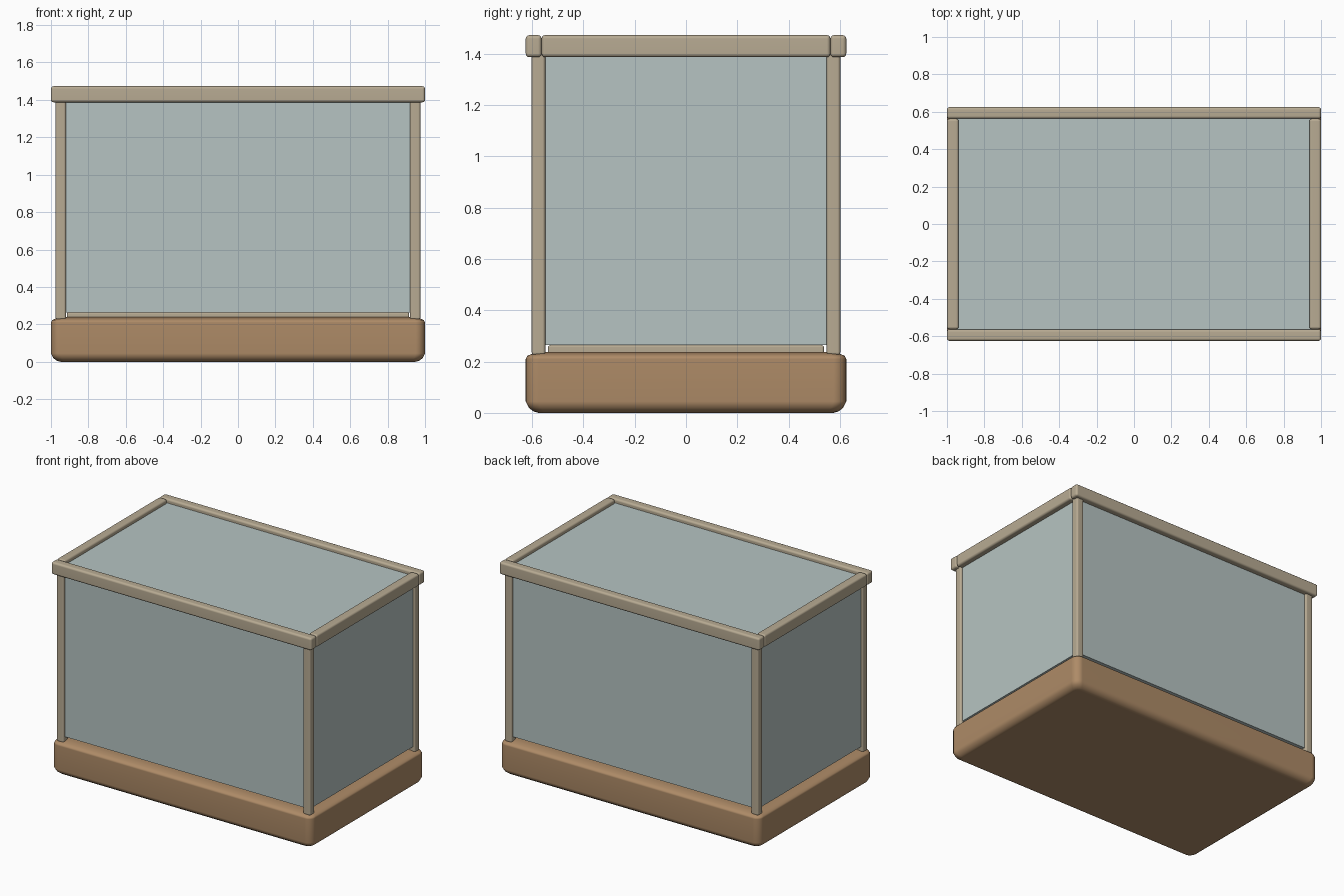
import bpy, bmesh, math

if "Cube" in bpy.data.objects:
    bpy.data.objects.remove(bpy.data.objects["Cube"])


def material(name, srgb):
    m = bpy.data.materials.new(name)
    lin = [((c / 255 + 0.055) / 1.055) ** 2.4 for c in srgb]
    m.diffuse_color = (*lin, 1)
    m.use_nodes = True
    m.node_tree.nodes["Principled BSDF"].inputs["Base Color"].default_value = m.diffuse_color
    return m


WOOD = material("warm wood", (174, 139, 103))
TRIM = material("beige trim", (184, 171, 147))
GLASS = material("grey blue glass", (182, 196, 194))


def finish(name, bm, mat, angle=50):
    bmesh.ops.recalc_face_normals(bm, faces=bm.faces)
    me = bpy.data.meshes.new(name)
    bm.to_mesh(me)
    bm.free()
    me.materials.append(mat)
    ob = bpy.data.objects.new(name, me)
    bpy.context.collection.objects.link(ob)
    bpy.ops.object.select_all(action='DESELECT')
    ob.select_set(True)
    bpy.context.view_layer.objects.active = ob
    bpy.ops.object.shade_smooth_by_angle(angle=math.radians(angle))
    # Keeps the large faces flat beside their rounded edges
    mod = ob.modifiers.new("flat_faces", 'WEIGHTED_NORMAL')
    mod.keep_sharp = True
    return ob


def box(name, lo, hi, mat, bevel=0.0):
    """Box between two corners with optionally rounded edges."""
    bm = bmesh.new()
    bmesh.ops.create_cube(bm, size=1)
    for v in bm.verts:
        v.co = [(a + b) / 2 + c * (b - a) for a, b, c in zip(lo, hi, v.co)]
    if bevel:
        bmesh.ops.bevel(bm, geom=bm.edges[:], offset=bevel, segments=3,
                        profile=0.5, affect='EDGES')
    return finish(name, bm, mat)


def rounded_rect(hx, hy, r, steps=4):
    pts = []
    for q, (sx, sy) in enumerate([(1, 1), (-1, 1), (-1, -1), (1, -1)]):
        for i in range(steps + 1):
            a = (q + i / steps) * math.pi / 2
            pts.append((sx * (hx - r) + r * math.cos(a),
                        sy * (hy - r) + r * math.sin(a)))
    return pts


# Plinth: stacked rounded outlines, softly rolled at the top and bottom
bm = bmesh.new()
rings = []
for inset, z in [(.05, 0), (.03, .006), (.012, .02), (0, .045),
                 (0, .21), (.006, .222), (.025, .231), (.065, .238)]:
    outline = rounded_rect(1 - inset, .625 - inset, .05 - inset * .3)
    rings.append([bm.verts.new((x, y, z)) for x, y in outline])
for a, b in zip(rings, rings[1:]):
    for i in range(len(a)):
        j = (i + 1) % len(a)
        bm.faces.new((a[i], a[j], b[j], b[i]))
bm.faces.new(rings[0])
bm.faces.new(rings[-1])
finish("plinth", bm, WOOD)

# Raised deck under the glass
box("deck", (-.915, -.538, .225), (.915, .538, .264), TRIM, .008)

# Glass enclosure, its lid sitting a little below the top of the frame
box("glass_case", (-.96, -.585, .264), (.96, .585, 1.445), GLASS)

# Corner posts
for sx in (-1, 1):
    for sy in (-1, 1):
        x, y = sx * .9475, sy * .575
        box("corner_post", (x - .0275, y - .0265, .225),
            (x + .0275, y + .0265, 1.41), TRIM, .011)

# Top frame: long rails front and back, short rails between them
for s in (-1, 1):
    y, x = s * .594, s * .9685
    box("long_rail", (-1, y - .031, 1.387), (1, y + .031, 1.473), TRIM, .014)
    box("short_rail", (x - .0315, -.563, 1.387),
        (x + .0315, .563, 1.473), TRIM, .014)
